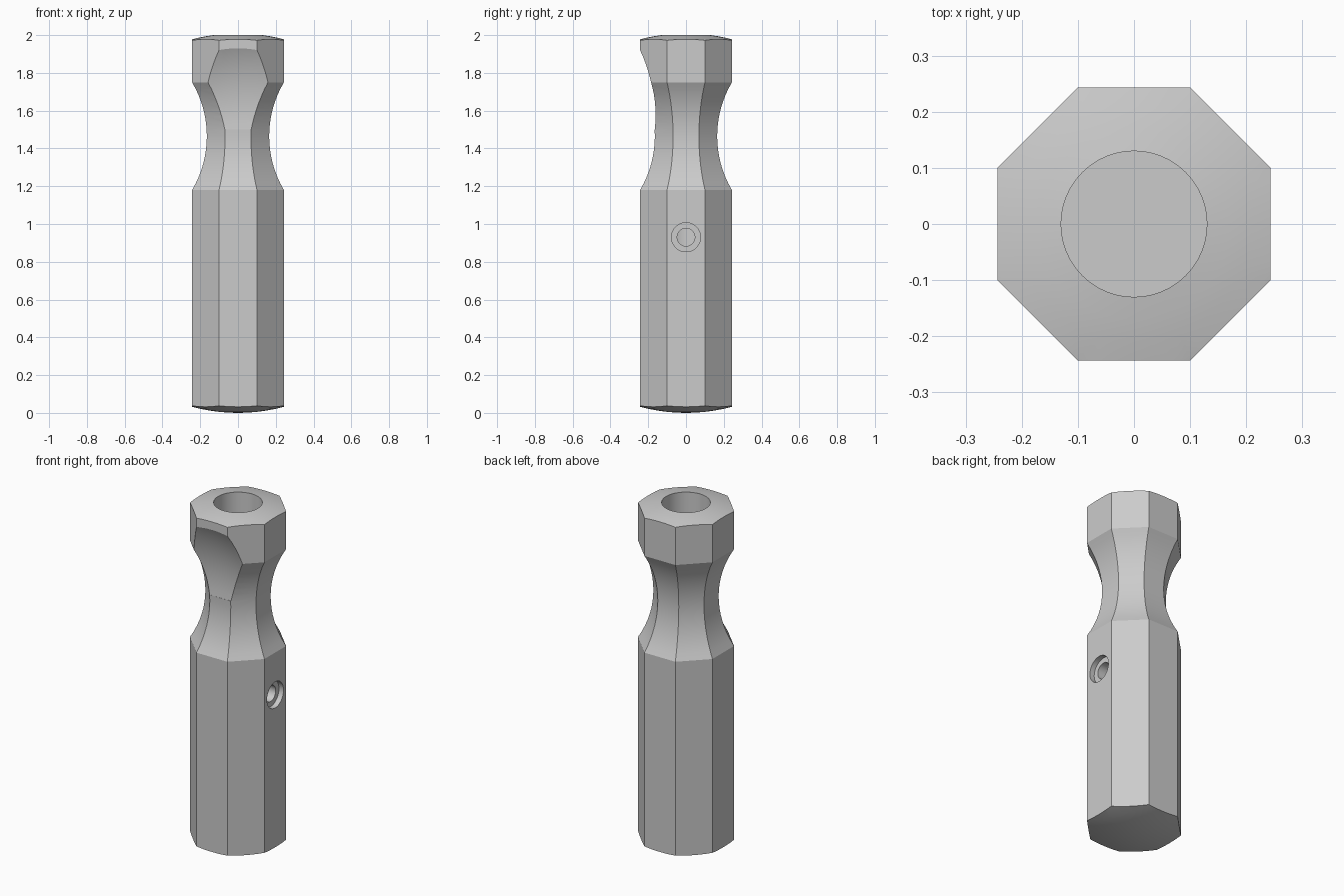
import bpy, bmesh, math
from mathutils import Matrix

if "Cube" in bpy.data.objects:
    bpy.data.objects.remove(bpy.data.objects["Cube"])

grey = bpy.data.materials.new("plain grey")
grey.diffuse_color = (0.6, 0.6, 0.6, 1)
grey.use_nodes = True
grey.node_tree.nodes["Principled BSDF"].inputs["Base Color"].default_value = grey.diffuse_color


def make_object(name, rings, closed=True, cap=True, matrix=None):
    """Skin a list of equal-length point rings into a solid."""
    bm = bmesh.new()
    vs = [[bm.verts.new(p) for p in ring] for ring in rings]
    n = len(vs[0])
    for a, b in zip(vs, vs[1:]):
        for i in range(n):
            j = (i + 1) % n
            bm.faces.new((a[i], a[j], b[j], b[i]))
    if cap:
        bm.faces.new(vs[0])
        bm.faces.new(vs[-1])
    bmesh.ops.remove_doubles(bm, verts=bm.verts, dist=1e-5)
    bmesh.ops.recalc_face_normals(bm, faces=bm.faces)
    if matrix:
        bm.transform(matrix)
    me = bpy.data.meshes.new(name)
    bm.to_mesh(me)
    bm.free()
    me.materials.append(grey)
    ob = bpy.data.objects.new(name, me)
    bpy.context.collection.objects.link(ob)
    return ob


def ring(r, z, n, turn=0.0):
    return [(r * math.cos(turn + math.tau * i / n),
             r * math.sin(turn + math.tau * i / n), z) for i in range(n)]


def lathe(name, profile, n, matrix=None):
    return make_object(name, [ring(r, z, n) for r, z in profile], cap=False, matrix=matrix)


def boolean(target, cutter, operation):
    mod = target.modifiers.new("cut", 'BOOLEAN')
    mod.object, mod.operation, mod.solver = cutter, operation, 'EXACT'
    bpy.context.view_layer.objects.active = target
    bpy.ops.object.modifier_apply(modifier=mod.name)
    bpy.data.objects.remove(cutter)


# Octagonal handle with a circular-arc waist
A, Z0, Z1, WAIST = 0.243, 1.18, 1.75, 0.165
half, sag = (Z1 - Z0) / 2, A - WAIST
R = (half * half + sag * sag) / (2 * sag)
sections = [(A, -0.1)]
for i in range(17):
    d = -half + 2 * half * i / 16
    sections.append((WAIST + R - math.sqrt(R * R - d * d), Z0 + half + d))
sections.append((A, 2.1))
corner = 1 / math.cos(math.pi / 8)
handle = make_object("handle", [ring(a * corner, z, 8, math.pi / 8) for a, z in sections])

# Domed ends and the deep bore in the top
BORE = 0.13
radii = [0.3 * i / 6 for i in range(1, 7)]
profile = [(0, 0)] + [(r, r * r / 1.84) for r in radii]
profile += [(r, 2 - (r * r - BORE * BORE) / 1.9) for r in (0.3, 0.255, 0.21, 0.17, BORE)]
profile += [(BORE, 0.8), (0, 0.8)]
boolean(handle, lathe("envelope", profile, 48), 'INTERSECT')

# Thumb scoop on the front, slightly hollow across its width
rows = []
for i in range(13):
    z = 1.5 + 0.46 * i / 12
    arc = 0.161 + 0.75 - math.sqrt(0.75 ** 2 - (z - 1.58) ** 2)
    hollow = (z - 1.5) / 0.43
    row = []
    for k in range(13):
        x = -0.24 + 0.04 * k
        row.append((x, -(arc + hollow * (0.5 * x * x - 0.005)), z))
    rows.append(row + [(0.24, -0.5, z), (-0.24, -0.5, z)])
boolean(handle, make_object("scoop_cutter", rows), 'DIFFERENCE')

# Counterbored side hole running into the bore
to_side = Matrix.Translation((0, 0, 0.93)) @ Matrix.Rotation(math.pi / 2, 4, 'Y')
steps = [(0, 0.09), (0.047, 0.09), (0.047, 0.213), (0.077, 0.213), (0.077, 0.3), (0, 0.3)]
boolean(handle, lathe("side_hole_cutter", steps, 32, to_side), 'DIFFERENCE')

# One material, crisp facets and smooth curves
handle.data.materials.clear()
handle.data.materials.append(grey)
for p in handle.data.polygons:
    p.material_index = 0
bpy.ops.object.select_all(action='DESELECT')
handle.select_set(True)
bpy.context.view_layer.objects.active = handle
bpy.ops.object.shade_smooth_by_angle(angle=math.radians(20))
